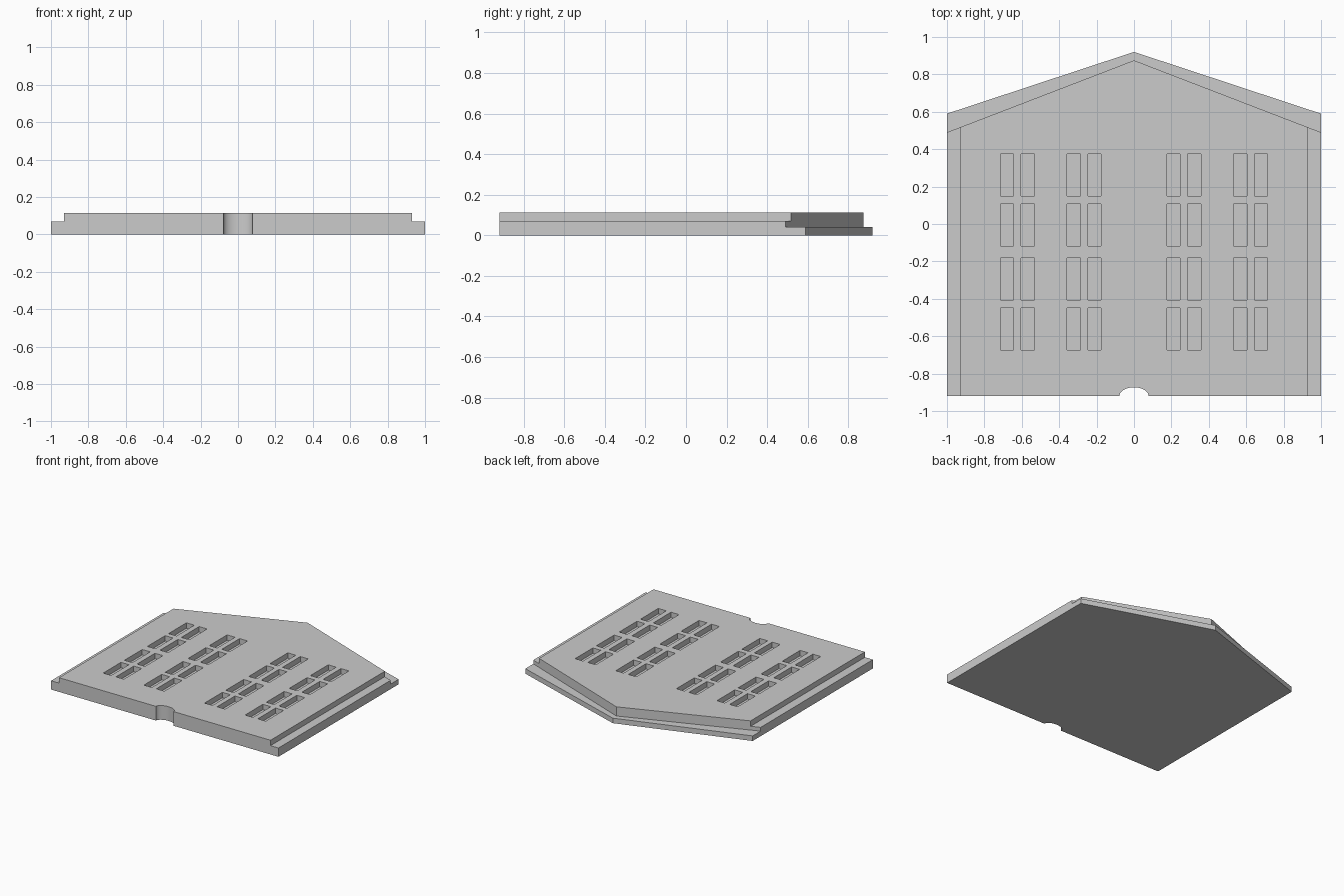
import bpy, bmesh, math

if "Cube" in bpy.data.objects:
    bpy.data.objects.remove(bpy.data.objects["Cube"], do_unlink=True)

TOP, STEP, LEDGE, FLOOR = 0.113, 0.07, 0.04, 0.07
FRONT = -0.92

grey = bpy.data.materials.new("plain grey")
grey.use_nodes = True
grey.diffuse_color = (0.6, 0.6, 0.6, 1)
grey.node_tree.nodes["Principled BSDF"].inputs["Base Color"].default_value = (0.6, 0.6, 0.6, 1)


def prism(name, outline, z0, z1):
    """Extrude a flat outline from z0 up to z1."""
    bm = bmesh.new()
    face = bm.faces.new([bm.verts.new((x, y, z0)) for x, y in outline])
    up = bmesh.ops.extrude_face_region(bm, geom=[face])["geom"]
    bmesh.ops.translate(bm, vec=(0, 0, z1 - z0),
                        verts=[v for v in up if isinstance(v, bmesh.types.BMVert)])
    bmesh.ops.recalc_face_normals(bm, faces=bm.faces)
    mesh = bpy.data.meshes.new(name)
    bm.to_mesh(mesh)
    bm.free()
    mesh.materials.append(grey)
    obj = bpy.data.objects.new(name, mesh)
    bpy.context.collection.objects.link(obj)
    return obj


def box(name, x0, x1, y0, y1, z0, z1):
    return prism(name, [(x0, y0), (x1, y0), (x1, y1), (x0, y1)], z0, z1)


# Gabled wall panel with a small arched notch in its front edge
arch = [(-0.078 * math.cos(math.pi * i / 24), FRONT + 0.047 * math.sin(math.pi * i / 24))
        for i in range(25)]
panel = prism("wall_panel", [(-1, FRONT)] + arch +
              [(1, FRONT), (1, 0.59), (0, 0.92), (-1, 0.59)], 0, TOP)

# Rebate along both roof slopes
cutters = [prism("roof_rebate", [(-1.2, 0.413), (0, 0.875), (1.2, 0.413), (1.2, 1.2), (-1.2, 1.2)],
                 LEDGE, 0.3)]

# Side rebates and paired window recesses, mirrored left and right
for side in (-1, 1):
    cutters.append(box("side_rebate", side * 0.93, side * 1.2, -1.2, 1.2, STEP, 0.3))
    for x in (0.212, 0.322, 0.568, 0.68):
        for y in (0.261, -0.006, -0.294, -0.561):
            cutters.append(box("window_recess", side * x - 0.035, side * x + 0.035,
                               y - 0.112, y + 0.112, FLOOR, 0.3))

# Cut everything out of the panel, then drop the cutters
for cutter in cutters:
    cutter.hide_render = True
    mod = panel.modifiers.new(cutter.name, "BOOLEAN")
    mod.operation = "DIFFERENCE"
    mod.solver = "EXACT"
    mod.object = cutter
bpy.context.view_layer.update()
result = bpy.data.meshes.new_from_object(panel.evaluated_get(bpy.context.evaluated_depsgraph_get()))
panel.modifiers.clear()
panel.data = result
result.name = "wall_panel"
for cutter in cutters:
    bpy.data.objects.remove(cutter, do_unlink=True)

# Smooth the arch, keep all other edges sharp
bpy.context.view_layer.objects.active = panel
panel.select_set(True)
bpy.ops.object.shade_smooth_by_angle(angle=math.radians(30))
